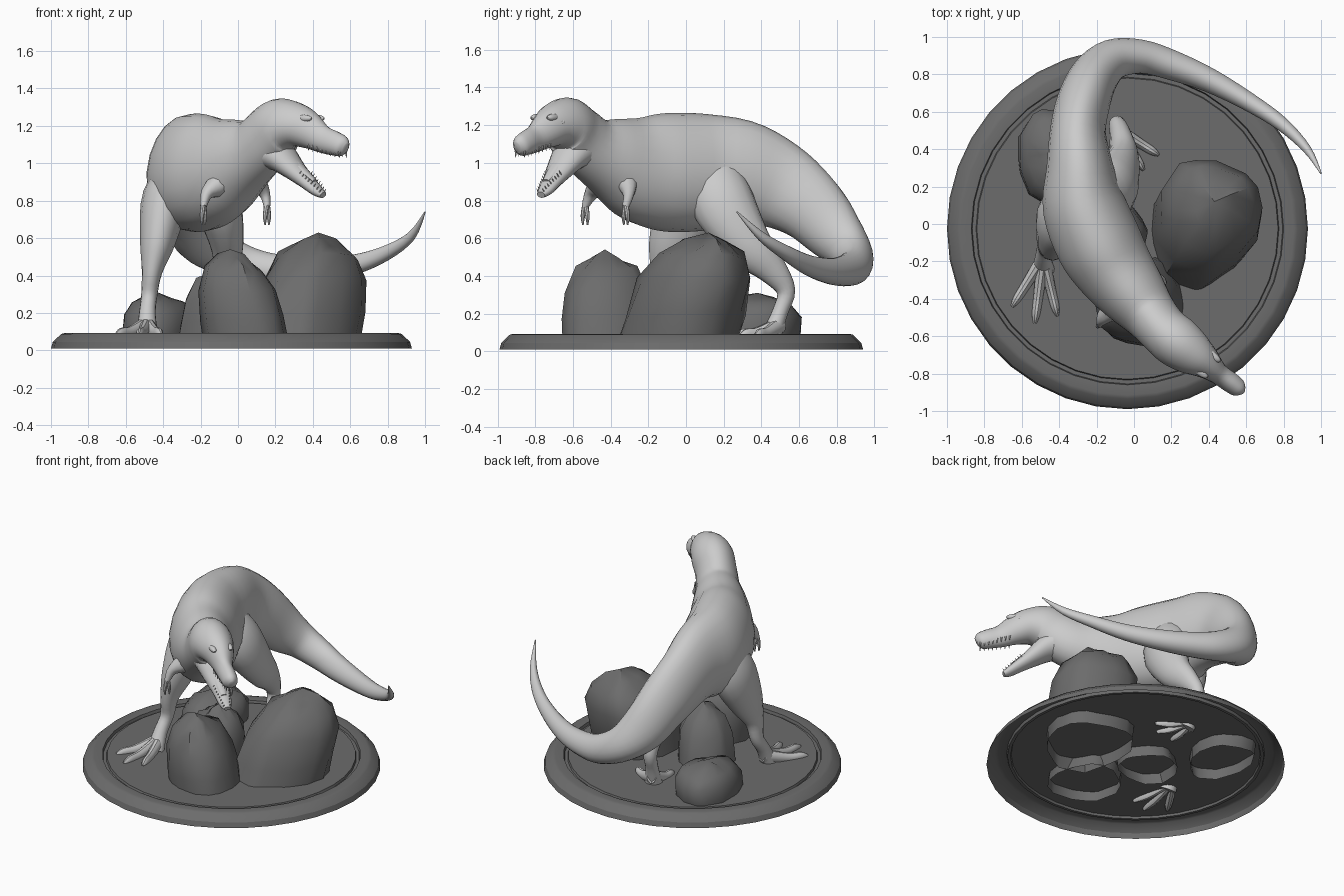
import bpy, bmesh, math, random
from mathutils import Vector, Matrix

if "Cube" in bpy.data.objects:
    bpy.data.objects.remove(bpy.data.objects["Cube"])

def grey(name, v):
    m = bpy.data.materials.new(name)
    m.diffuse_color = (v, v, v, 1)
    m.use_nodes = True
    m.node_tree.nodes["Principled BSDF"].inputs["Base Color"].default_value = m.diffuse_color
    return m

SKIN, STONE = grey("skin", .8), grey("stone", .15)

def finish(bm, name, angle=40, mat=SKIN):
    bmesh.ops.recalc_face_normals(bm, faces=bm.faces)
    me = bpy.data.meshes.new(name)
    bm.to_mesh(me)
    bm.free()
    me.materials.append(mat)
    ob = bpy.data.objects.new(name, me)
    bpy.context.collection.objects.link(ob)
    bpy.ops.object.select_all(action='DESELECT')
    ob.select_set(True)
    bpy.context.view_layer.objects.active = ob
    bpy.ops.object.shade_smooth_by_angle(angle=math.radians(angle))
    return ob

def spline(rows, sub):
    """Catmull-Rom interpolation of rows of numbers."""
    out, n = [], len(rows)
    for i in range(n - 1):
        p = [rows[max(i - 1, 0)], rows[i], rows[i + 1], rows[min(i + 2, n - 1)]]
        for k in range(sub):
            t = k / sub
            out.append([0.5 * (2 * b + (c - a) * t + (2 * a - 5 * b + 4 * c - d) * t * t
                               + (3 * b - a - 3 * c + d) * t ** 3) for a, b, c, d in zip(*p)])
    return out + [list(rows[-1])]

def skin(bm, rings):
    """Quads between neighbouring rings."""
    n = len(rings[0])
    for a, b in zip(rings, rings[1:]):
        for k in range(n):
            j = (k + 1) % n
            bm.faces.new((a[k], a[j], b[j], b[k]))

def loft(name, rows, hint=(0, 0, 1), sides=16, sub=4, taper=0):
    """Elliptical tube; each row is x, y, z, half width, half height."""
    rows = spline(rows, sub)
    hint, bm, rings = Vector(hint), bmesh.new(), []
    for i, r in enumerate(rows):
        t = Vector(rows[min(i + 1, len(rows) - 1)][:3]) - Vector(rows[max(i - 1, 0)][:3])
        side = t.cross(hint).normalized()
        up = side.cross(t).normalized()
        ring = []
        for k in range(sides):
            a = math.tau * k / sides
            w = r[3] * math.cos(a) * (1 - taper * math.sin(a))
            ring.append(bm.verts.new(Vector(r[:3]) + side * w + up * r[4] * math.sin(a)))
        rings.append(ring)
    skin(bm, rings)
    bm.faces.new(rings[0])
    bm.faces.new(rings[-1])
    return finish(bm, name)

# round plinth: thin turned shell with a groove inside the rim
bm = bmesh.new()
profile = [(.965, .01), (.955, .045), (.91, .088), (.89, .093), (.835, .09),
           (.83, .07), (.81, .07), (.805, .085)]
N = 36
rings = [[bm.verts.new((-.035 + r * math.cos(math.tau * k / N),
                        -.025 + r * math.sin(math.tau * k / N), z)) for k in range(N)]
         for r, z in profile]
skin(bm, rings)
bm.faces.new(rings[-1])
finish(bm, "plinth", 30, STONE)

# rocks: softly faceted, open underneath, leaning to a peak; spur = (angle, amount) of a side ridge
def rock(name, cx, cy, rx, ry, peak, seed, taper=0, spur=(0, 0), sides=14):
    rng, bm, rings = random.Random(seed), bmesh.new(), []
    px, py, h = peak
    for f, s in ((0, .98), (.3, 1.02), (.6, 1.0), (.8, .78), (.92, .4)):
        ring = []
        for k in range(sides):
            a = math.tau * (k + .25 * math.sin(seed + k * 2)) / sides
            bump = s * (1 - taper * f) * (1 + .06 * math.sin(3 * a + seed) + rng.uniform(-.03, .03))
            bump += spur[1] * max(0, math.cos(a - spur[0])) ** 6 * (1 - f)
            z = .01 + (h - .01) * (f + (rng.uniform(-.04, .04) if f else 0))
            ring.append(bm.verts.new((cx + (px - cx) * f + rx * bump * math.cos(a),
                                      cy + (py - cy) * f + ry * bump * math.sin(a), z)))
        rings.append(ring)
    tip = bm.verts.new(peak)
    skin(bm, rings)
    for k in range(sides):
        bm.faces.new((rings[-1][k], rings[-1][(k + 1) % sides], tip))
    finish(bm, name, 42, STONE)

rock("large_rock", .36, -.03, .285, .30, (.43, .12, .63), 1, .05, (math.radians(235), .25))
rock("front_rock", .06, -.42, .235, .25, (-.04, -.43, .54), 4, .2)
rock("back_rock", -.44, .35, .19, .25, (-.43, .38, .31), 7)
rock("middle_rock", -.14, -.02, .20, .19, (-.09, -.08, .46), 9, .2)

# body, neck and head, from tail tip to snout
loft("body", [
    (1.0, .27, .74, .004, .004), (.925, .40, .61, .023, .025), (.79, .535, .52, .038, .04),
    (.61, .655, .455, .05, .055), (.40, .77, .425, .065, .07), (.20, .85, .43, .08, .085),
    (.04, .895, .46, .09, .10), (-.11, .88, .53, .11, .12), (-.21, .79, .63, .13, .16),
    (-.27, .65, .775, .143, .195), (-.30, .49, .88, .15, .235), (-.29, .30, .945, .18, .28),
    (-.27, .10, .95, .22, .31), (-.19, -.10, .95, .23, .315), (-.10, -.25, .97, .21, .285),
    (0, -.38, 1.02, .18, .225), (.09, -.49, 1.07, .145, .175), (.16, -.57, 1.14, .135, .165),
    (.23, -.63, 1.20, .138, .15), (.31, -.69, 1.205, .12, .12), (.38, -.74, 1.175, .09, .10),
    (.45, -.80, 1.13, .058, .075), (.52, -.85, 1.105, .054, .065), (.56, -.88, 1.09, .046, .055),
    (.578, -.895, 1.08, .02, .03)], sides=20, taper=.1)

# lower jaw and tongue
loft("lower_jaw", [
    (.14, -.55, 1.08, .12, .11), (.22, -.61, 1.04, .11, .085), (.29, -.66, .975, .085, .06),
    (.36, -.705, .91, .06, .042), (.42, -.745, .855, .045, .03), (.455, -.77, .83, .025, .018)])
loft("tongue", [(.24, -.63, 1.07, .05, .03), (.33, -.69, .98, .04, .02),
                (.41, -.745, .905, .02, .01)], sides=10)

# teeth in rows along both jaws
HEAD, SIDE = Vector((.78, -.62, 0)), Vector((.62, .78, 0))
bm = bmesh.new()
for a, b, w0, w1, d in (((.41, -.765, 1.085), (.56, -.88, 1.045), .055, .03, (.05, -.05, -1)),
                        ((.36, -.705, .945), (.45, -.77, .85), .05, .02, (.5, -.4, .75))):
    rot = Vector(d).to_track_quat('Z', 'Y').to_matrix().to_4x4()
    for i in range(8):
        t = i / 7
        for s in (-1, 1):
            p = Vector(a).lerp(Vector(b), t) + SIDE * s * (w0 + (w1 - w0) * t)
            bmesh.ops.create_cone(bm, segments=6, radius1=.007, radius2=.001, depth=.035,
                                  cap_ends=True, matrix=Matrix.Translation(p) @ rot)
finish(bm, "teeth", 30)

# brow ridges, eyes and nostril bumps on both sides of the head
bm = bmesh.new()
turn = Matrix.Rotation(math.atan2(HEAD.y, HEAD.x), 4, 'Z')
for c, w, size in (((.385, -.745, 1.24), .055, (.055, .022, .020)),
                   ((.355, -.72, 1.215), .088, (.015, .010, .014)),
                   ((.54, -.867, 1.13), .02, (.028, .016, .016))):
    for s in (-1, 1):
        m = Matrix.Translation(Vector(c) + SIDE * s * w) @ turn @ Matrix.Diagonal((*size, 1))
        bmesh.ops.create_uvsphere(bm, u_segments=12, v_segments=8, radius=1, matrix=m)
finish(bm, "brows_and_eyes")

# legs with three toes and a spur
def leg(name, rows, toes):
    loft(name, rows, hint=(0, 1, 0))
    x, y, z = rows[-2][:3]
    for i, (tx, ty) in enumerate(toes):
        dx, dy = tx - x, ty - y
        loft(f"{name}_toe_{i}", [(x, y, .14, .035, .045),
                                 (x + dx * .55, y + dy * .55, .095, .026, .034),
                                 (x + dx * .85, y + dy * .85, .09, .022, .03),
                                 (tx, ty, .08, .010, .014)], sides=10)

leg("left_leg", [
    (-.30, .10, 1.04, .07, .10), (-.385, .04, .82, .125, .18), (-.43, -.06, .58, .095, .14),
    (-.46, -.11, .42, .055, .08), (-.475, -.12, .29, .043, .05), (-.485, -.18, .19, .045, .045),
    (-.485, -.24, .08, .06, .055)],
    [(-.65, -.44), (-.53, -.53), (-.41, -.49)])
leg("right_leg", [
    (-.22, .15, 1.04, .07, .10), (-.12, .18, .82, .125, .17), (-.06, .33, .57, .09, .125),
    (-.07, .46, .43, .06, .08), (-.09, .53, .32, .045, .05), (-.08, .50, .21, .042, .042),
    (-.06, .45, .08, .06, .055)],
    [(.13, .37), (.05, .29), (-.09, .27)])

# small arms with two fingers
def arm(name, rows, spread):
    loft(name, rows, hint=(0, 1, 0), sides=10)
    x, y, z = rows[-1][:3]
    for i, s in enumerate((-1, 1)):
        dx, dy = spread[0] * s, spread[1] * s
        loft(f"{name}_finger_{i}", [(x, y, z + .02, .014, .014), (x + dx, y + dy, z - .05, .012, .012),
                                    (x + dx, y + dy, z - .10, .004, .004)],
             hint=(0, 1, 0), sides=8)

arm("left_arm", [(-.04, -.38, .96, .08, .09), (-.10, -.44, .89, .07, .075),
                 (-.165, -.50, .84, .035, .04), (-.185, -.535, .77, .018, .02)], (.008, .012))
arm("right_arm", [(.05, -.36, .96, .08, .09), (.11, -.315, .89, .05, .06),
                  (.145, -.305, .83, .028, .03), (.155, -.32, .77, .018, .02)], (.01, .01))
